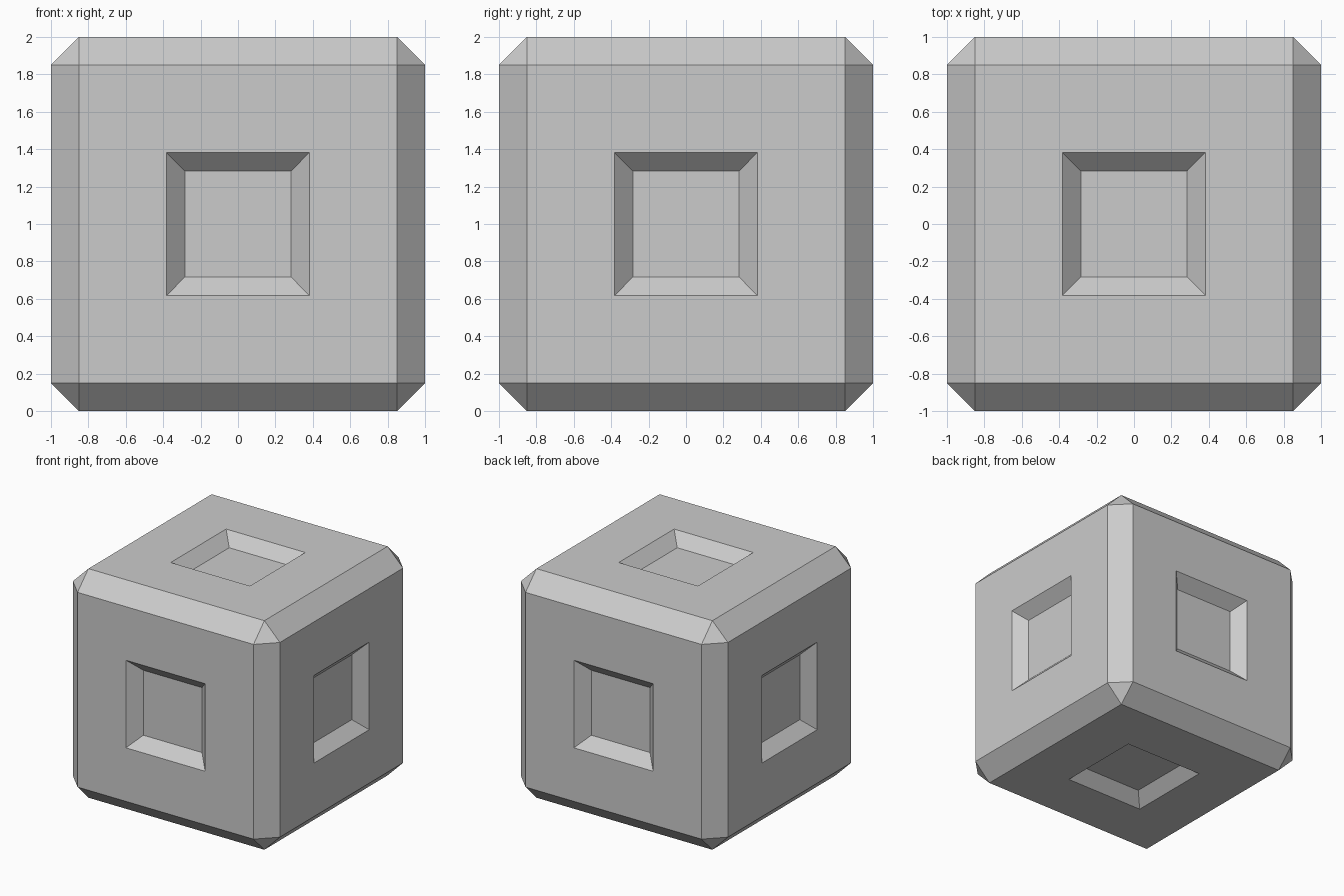
import bpy, bmesh

if "Cube" in bpy.data.objects:
    bpy.data.objects.remove(bpy.data.objects["Cube"])

CHAMFER = 0.15      # width of the cut edges
RIM = 0.4675        # flat border around each recess
SLOPE = 0.099       # recess walls slope at 45 degrees

# Chamfered cube standing on the ground
bm = bmesh.new()
bmesh.ops.create_cube(bm, size=2.0)
bmesh.ops.bevel(bm, geom=bm.edges[:], offset=CHAMFER, offset_type='OFFSET',
                segments=1, profile=0.5, affect='EDGES')
bmesh.ops.recalc_face_normals(bm, faces=bm.faces[:])
bm.normal_update()

# Square sloped recess in the middle of all six sides
sides = [f for f in bm.faces if f.calc_area() > 1.5]
bmesh.ops.inset_individual(bm, faces=sides, thickness=RIM, use_even_offset=True)
bmesh.ops.inset_individual(bm, faces=sides, thickness=SLOPE, use_even_offset=True)
for face in sides:
    normal = face.normal.copy()
    for vert in face.verts:
        vert.co -= normal * SLOPE

bmesh.ops.translate(bm, verts=bm.verts[:], vec=(0, 0, 1))
bm.normal_update()
mesh = bpy.data.meshes.new("recessed_block")
bm.to_mesh(mesh)
bm.free()
block = bpy.data.objects.new("recessed_block", mesh)
bpy.context.collection.objects.link(block)
